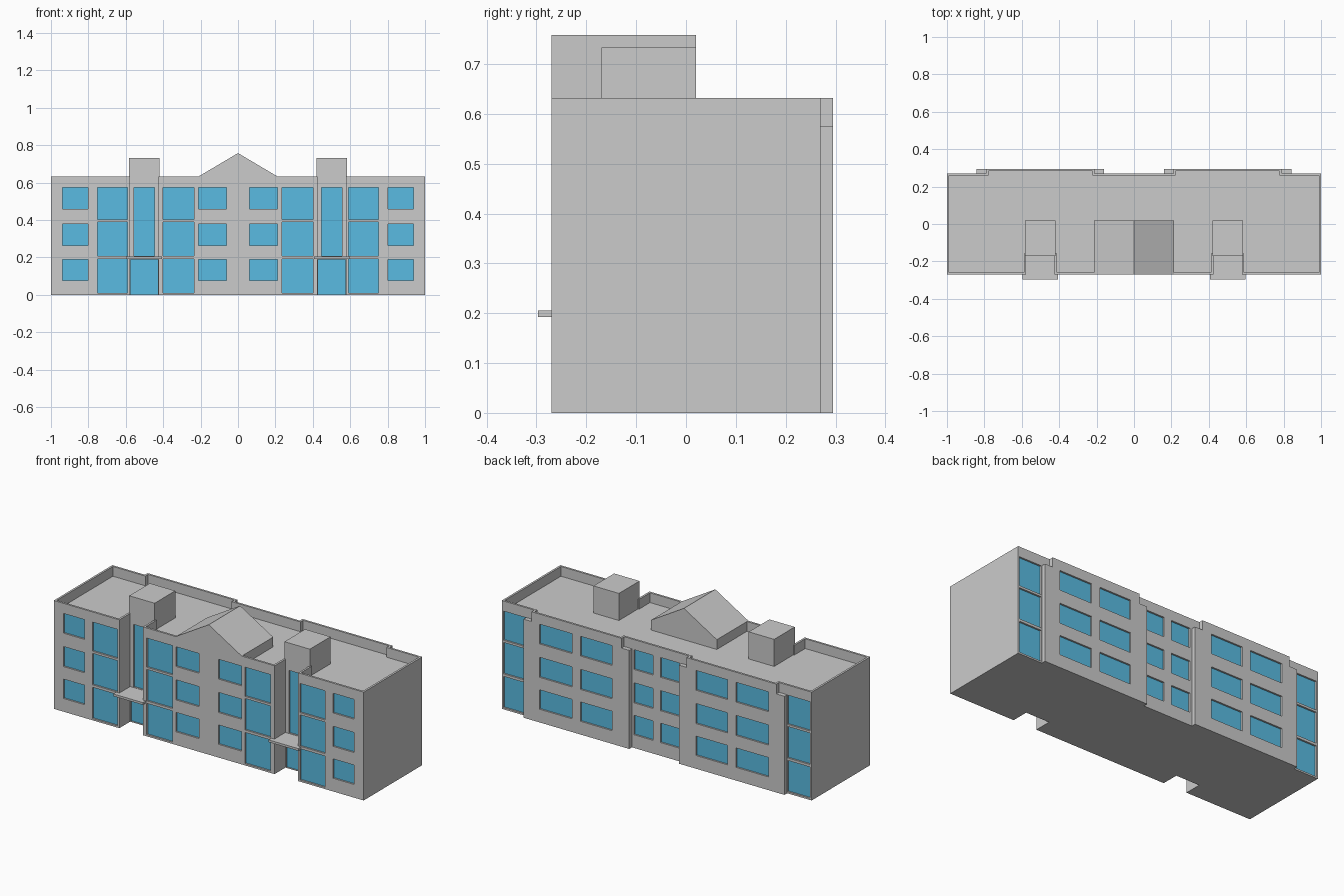
import bpy, bmesh

if "Cube" in bpy.data.objects:
    bpy.data.objects.remove(bpy.data.objects["Cube"])

ROOF, TOP, RIM, DEPTH = 0.575, 0.632, 0.012, 0.012

glass = bpy.data.materials.new("window_glass")
glass.diffuse_color = (0.1, 0.5, 0.76, 1)
glass.use_nodes = True
glass.node_tree.nodes["Principled BSDF"].inputs["Base Color"].default_value = glass.diffuse_color


def make_object(name, bm, mat=None):
    bmesh.ops.recalc_face_normals(bm, faces=bm.faces)
    mesh = bpy.data.meshes.new(name)
    bm.to_mesh(mesh)
    bm.free()
    if mat:
        mesh.materials.append(mat)
    ob = bpy.data.objects.new(name, mesh)
    bpy.context.collection.objects.link(ob)
    return ob


def add_prism(bm, pts, vec):
    """Extrude a closed 3D polygon along vec."""
    face = bm.faces.new([bm.verts.new(p) for p in pts])
    ext = bmesh.ops.extrude_face_region(bm, geom=[face], use_keep_orig=True)
    verts = [g for g in ext["geom"] if isinstance(g, bmesh.types.BMVert)]
    bmesh.ops.translate(bm, verts=verts, vec=vec)


def add_box(bm, x0, x1, y0, y1, z0, z1):
    add_prism(bm, [(x0, y0, z0), (x1, y0, z0), (x1, y1, z0), (x0, y1, z0)], (0, 0, z1 - z0))


def box(name, *dims, mat=None):
    bm = bmesh.new()
    add_box(bm, *dims)
    return make_object(name, bm, mat)


def prism(name, pts, vec):
    bm = bmesh.new()
    add_prism(bm, pts, vec)
    return make_object(name, bm)


def footprint(d, z):
    """Building outline inset by d, with entrance recesses and rear bays."""
    half = [(0.425 - d, -0.27 + d), (0.425 - d, -0.17 + d), (0.577 + d, -0.17 + d),
            (0.577 + d, -0.27 + d), (1 - d, -0.27 + d), (1 - d, 0.27 - d),
            (0.79 - d, 0.27 - d), (0.79 - d, 0.295 - d), (0.21 + d, 0.295 - d),
            (0.21 + d, 0.27 - d)]
    return [(x, y, z) for x, y in half] + [(-x, y, z) for x, y in reversed(half)]


def cut(target, cutter):
    cutter.hide_render = True
    mod = target.modifiers.new("cut", "BOOLEAN")
    mod.operation, mod.solver, mod.object = "DIFFERENCE", "EXACT", cutter
    bpy.context.view_layer.objects.active = target
    bpy.ops.object.modifier_apply(modifier=mod.name)
    bpy.data.objects.remove(cutter)


# Main block with the roof sunk behind a parapet
body = prism("building_walls", footprint(0, 0), (0, 0, TOP))
cut(body, prism("roof_cutter", footprint(RIM, ROOF), (0, 0, 0.2)))

# Window layout: (x0, x1, wall y, outward direction, rows)
small = [(0.077, 0.19), (0.263, 0.38), (0.458, 0.573)]
tall = [(0.01, 0.192), (0.207, 0.39), (0.403, 0.573)]
layout = [
    (0.803, 0.937, -0.27, -1, small), (0.062, 0.212, -0.27, -1, small),
    (0.59, 0.75, -0.27, -1, tall), (0.235, 0.40, -0.27, -1, tall),
    (0.447, 0.555, -0.17, -1, [(0.207, 0.573)]),
    (0.428, 0.574, -0.17, -1, [(0.002, 0.19)]),
    (0.27, 0.475, 0.295, 1, small), (0.53, 0.74, 0.295, 1, small),
    (0.025, 0.147, 0.27, 1, small), (0.845, 0.99, 0.27, 1, tall),
]

# Sunken window openings and glass panes, mirrored left and right
holes, panes = bmesh.new(), bmesh.new()
for x0, x1, y, out, rows in layout:
    for a, b in ((x0, x1), (-x1, -x0)):
        for z0, z1 in rows:
            ys = sorted((y + out * 0.015, y - out * DEPTH))
            add_box(holes, a, b, *ys, z0, z1)
            ys = sorted((y - out * (DEPTH - 0.002), y - out * (DEPTH + 0.002)))
            add_box(panes, a, b, *ys, z0, z1)
cut(body, make_object("window_cutter", holes))
make_object("window_panes", panes, glass)

# Gabled roof block over the centre, flush with the front wall
prism("front_gable", [(-0.213, -0.27, ROOF), (0.213, -0.27, ROOF), (0.213, -0.27, TOP),
                      (0, -0.27, 0.758), (-0.213, -0.27, TOP)], (0, 0.29, 0))

for side, s in (("left", -1), ("right", 1)):
    # Stair tower head above each entrance recess
    box(f"{side}_stair_tower", *sorted((s * 0.419, s * 0.583)), -0.17, 0.02, ROOF, 0.733)
    # Entrance canopy, wider in front of the wall than inside the recess
    canopy = [(0.406, -0.297), (0.597, -0.297), (0.597, -0.27), (0.577, -0.27),
              (0.577, -0.17), (0.425, -0.17), (0.425, -0.27), (0.406, -0.27)]
    prism(f"{side}_entrance_canopy", [(s * x, y, 0.192) for x, y in canopy], (0, 0, 0.013))
    # Lower piers on both edges of the rear bay
    for part, a, b in (("inner", 0.16, 0.21), ("outer", 0.79, 0.842)):
        box(f"{side}_{part}_rear_pier", *sorted((s * a, s * b)), 0.269, 0.295, 0, ROOF)
